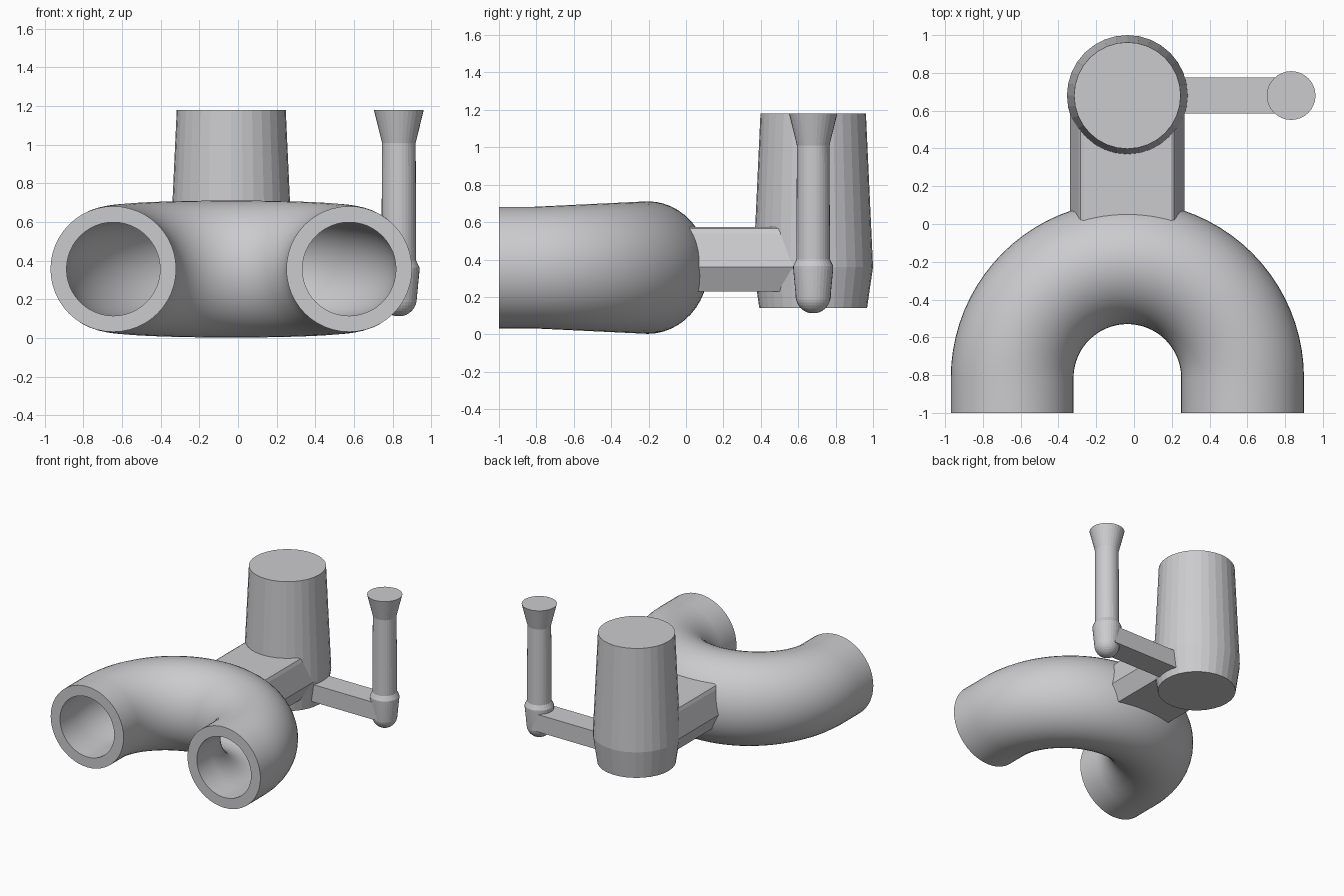
import bpy, bmesh
from math import pi, sin, cos
from mathutils import Vector

old = bpy.data.objects.get("Cube")
if old:
    bpy.data.objects.remove(old, do_unlink=True)

grey = bpy.data.materials.new("light grey")
grey.use_nodes = True
colour = (0.6, 0.6, 0.62, 1)
grey.diffuse_color = colour
grey.node_tree.nodes["Principled BSDF"].inputs["Base Color"].default_value = colour

CX = -0.035      # centre line of pipe, block and body
BODY_Y = 0.68    # depth of the body and lever axes


def make_object(name, bm, smooth_angle=None):
    bmesh.ops.recalc_face_normals(bm, faces=bm.faces)
    mesh = bpy.data.meshes.new(name)
    bm.to_mesh(mesh)
    bm.free()
    mesh.materials.append(grey)
    obj = bpy.data.objects.new(name, mesh)
    bpy.context.collection.objects.link(obj)
    if smooth_angle:
        bpy.ops.object.select_all(action='DESELECT')
        obj.select_set(True)
        bpy.context.view_layer.objects.active = obj
        bpy.ops.object.shade_smooth_by_angle(angle=smooth_angle)
    return obj


def bridge(bm, a, b):
    n = len(a)
    for i in range(n):
        j = (i + 1) % n
        bm.faces.new((a[i], a[j], b[j], b[i]))


def turned(name, profile, x, y, sides, smooth_angle=None):
    """Stack of rings from (radius, z) pairs, capped at both ends."""
    bm = bmesh.new()
    rings = [[bm.verts.new((x + r * cos(2 * pi * i / sides),
                            y + r * sin(2 * pi * i / sides), z))
              for i in range(sides)] for r, z in profile]
    for a, b in zip(rings, rings[1:]):
        bridge(bm, a, b)
    bm.faces.new(rings[0])
    bm.faces.new(rings[-1])
    return make_object(name, bm, smooth_angle)


def u_pipe():
    """Hollow half-circle bend with short straight ends, taller in the middle."""
    bend, arc_y, mid_z, sides, steps = 0.61, -0.815, 0.357, 48, 40
    stations = [(Vector((bend, -1, 0)), 0)]
    for k in range(steps + 1):
        t = pi * k / steps
        stations.append((Vector((bend * cos(t), arc_y + bend * sin(t), 0)), t))
    stations.append((Vector((-bend, -1, 0)), pi))

    bm = bmesh.new()
    walls = []
    for radius in (0.325, 0.242):
        rings = []
        for p, t in stations:
            out = Vector((cos(t), sin(t), 0))
            stretch = 1 + 0.09 * sin(t)
            ring = []
            for i in range(sides):
                a = 2 * pi * i / sides
                co = p + out * radius * cos(a)
                ring.append(bm.verts.new((co.x + CX, co.y,
                                          mid_z + radius * stretch * sin(a))))
            rings.append(ring)
        for a, b in zip(rings, rings[1:]):
            bridge(bm, a, b)
        walls.append(rings)
    # end rims
    for end in (0, -1):
        bridge(bm, walls[0][end], walls[1][end])
    return make_object("curved_pipe", bm, 0.6)


def mounting_block():
    """Chamfered block between the pipe and the body."""
    half = [(0.24, 0.23), (0.303, 0.36), (0.258, 0.54), (0.247, 0.565), (0.23, 0.575)]
    section = half + [(-x, z) for x, z in reversed(half)]
    bm = bmesh.new()
    ends = [[bm.verts.new((CX + x, y, z)) for x, z in section] for y in (-0.02, 0.62)]
    bridge(bm, *ends)
    for ring in ends:
        bm.faces.new(ring)
    return make_object("mounting_block", bm)


def lever_arm():
    """Flat bar joining the body to the lever."""
    bm = bmesh.new()
    bmesh.ops.create_cube(bm, size=1)
    bmesh.ops.scale(bm, vec=(0.63, 0.19, 0.14), verts=bm.verts)
    bmesh.ops.translate(bm, vec=(0.515, BODY_Y, 0.265), verts=bm.verts)
    return make_object("lever_arm", bm)


u_pipe()
mounting_block()
lever_arm()

# tapered body
turned("tapered_body", [(0.288, 0.14), (0.32, 0.36), (0.282, 1.18)], CX, BODY_Y, 32)

# lever with a domed foot, collar and flared top
dome = [(0.093 * sin(a), 0.205 - 0.093 * cos(a))
        for a in (pi / 2 * k / 8 for k in range(1, 9))]
turned("lever", dome + [(0.107, 0.35), (0.107, 0.365), (0.09, 0.4),
                        (0.087, 1.01), (0.129, 1.18)], 0.832, BODY_Y, 32, 0.15)
